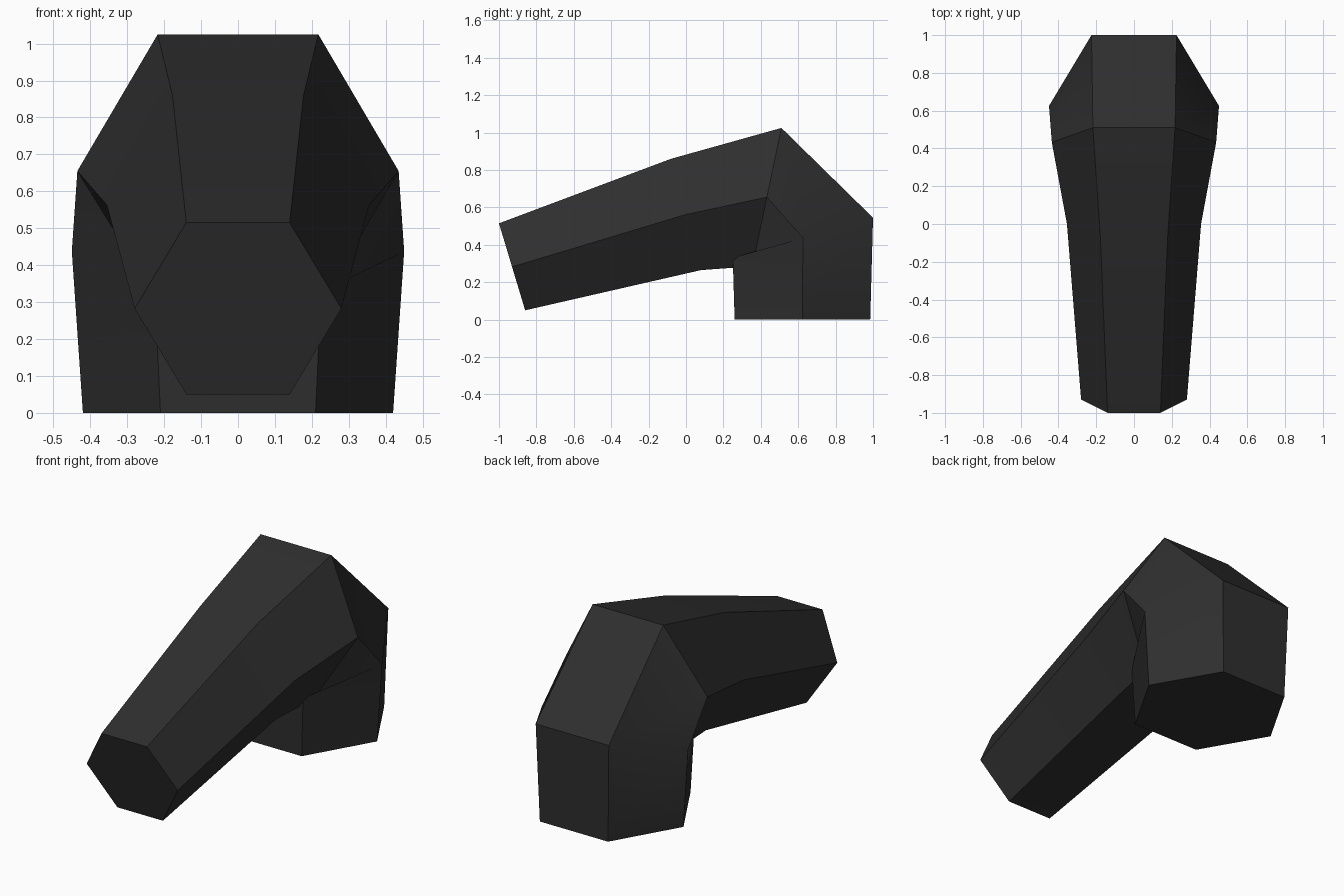
import bpy, bmesh, math

if "Cube" in bpy.data.objects:
    bpy.data.objects.remove(bpy.data.objects["Cube"])

# Dark rubber-like colour
mat = bpy.data.materials.new("charcoal")
mat.diffuse_color = (0.028, 0.028, 0.028, 1)
mat.use_nodes = True
mat.node_tree.nodes["Principled BSDF"].inputs["Base Color"].default_value = mat.diffuse_color

# Hexagonal sections along the bend: outer edge (y, z), inner edge (y, z), half width
sections = [
    ((-1.00, 0.515), (-0.86, 0.05), 0.28),
    ((-0.08, 0.86), (0.08, 0.265), 0.355),
    ((0.51, 1.025), (0.355, 0.285), 0.435),
    ((1.00, 0.545), (0.25, 0.33), 0.45),
    ((0.985, 0.0), (0.26, 0.0), 0.42),
]


def hexagon(bm, outer, inner, w):
    """Six corners: flat outer and inner sides, points at left and right."""
    mid = [(a + b) / 2 for a, b in zip(outer, inner)]
    corners = [(-w / 2, outer), (w / 2, outer), (w, mid),
               (w / 2, inner), (-w / 2, inner), (-w, mid)]
    return [bm.verts.new((x, p[0], p[1])) for x, p in corners]


# Bent tube: bridge the sections and cap both ends
bm = bmesh.new()
rings = [hexagon(bm, *s) for s in sections]
for a, b in zip(rings, rings[1:]):
    for i in range(6):
        j = (i + 1) % 6
        bm.faces.new((a[i], a[j], b[j], b[i]))
bm.faces.new(rings[0][::-1])
bm.faces.new(rings[-1])
bmesh.ops.recalc_face_normals(bm, faces=bm.faces)

# The sections overlap inside the elbow, so check the front cap faces outward
bm.faces.ensure_lookup_table()
if bm.faces[-2].normal.y > 0:
    bmesh.ops.reverse_faces(bm, faces=bm.faces)

mesh = bpy.data.meshes.new("bent_tube")
bm.to_mesh(mesh)
bm.free()
mesh.materials.append(mat)
tube = bpy.data.objects.new("bent_tube", mesh)
bpy.context.collection.objects.link(tube)

# Smooth along the bend, sharp along the hexagon edges
bpy.context.view_layer.objects.active = tube
tube.select_set(True)
bpy.ops.object.shade_smooth_by_angle(angle=math.radians(30))
